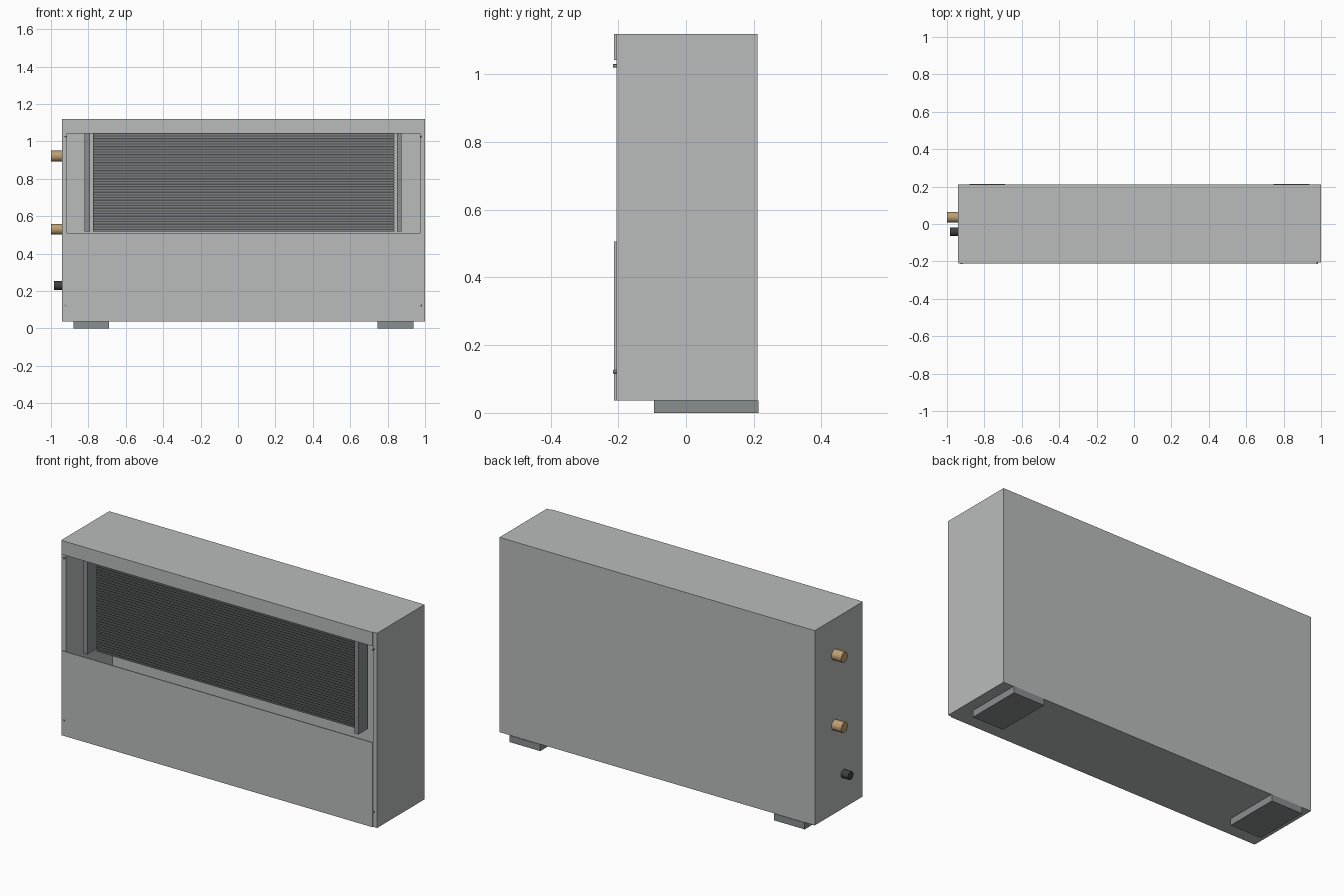
import bpy, bmesh, math
from mathutils import Matrix, Vector

if "Cube" in bpy.data.objects:
    bpy.data.objects.remove(bpy.data.objects["Cube"])


def material(name, rgb):
    m = bpy.data.materials.new(name)
    m.diffuse_color = (*rgb, 1)
    m.use_nodes = True
    m.node_tree.nodes["Principled BSDF"].inputs["Base Color"].default_value = m.diffuse_color
    return m


CASE = material("case grey", (0.485, 0.505, 0.495))
STEEL = material("darker steel grey", (0.255, 0.275, 0.275))
FIN = material("fin grey", (0.2, 0.215, 0.215))
CORE = material("coil dark grey", (0.08, 0.086, 0.086))
BRASS = material("brass", (0.51, 0.34, 0.165))
BLACK = material("black rubber", (0.05, 0.05, 0.05))


def finish(name, bm, mat):
    me = bpy.data.meshes.new(name)
    bm.to_mesh(me)
    bm.free()
    me.materials.append(mat)
    ob = bpy.data.objects.new(name, me)
    bpy.context.collection.objects.link(ob)
    return ob


def add_box(bm, x, y, z):
    lo, hi = Vector((x[0], y[0], z[0])), Vector((x[1], y[1], z[1]))
    size = hi - lo
    bmesh.ops.create_cube(bm, size=1, matrix=Matrix.Translation((lo + hi) / 2)
                          @ Matrix.Diagonal((*size, 1)))


def boxes(name, mat, *parts):
    bm = bmesh.new()
    for p in parts:
        add_box(bm, *p)
    return finish(name, bm, mat)


def cylinder(name, mat, start, end, radius, sides=24):
    a, b = Vector(start), Vector(end)
    bm = bmesh.new()
    rot = (b - a).to_track_quat('Z', 'Y').to_matrix().to_4x4()
    bmesh.ops.create_cone(bm, cap_ends=True, segments=sides, radius1=radius,
                          radius2=radius, depth=(b - a).length,
                          matrix=Matrix.Translation((a + b) / 2) @ rot)
    for f in bm.faces:
        f.smooth = len(f.verts) == 4
    for e in bm.edges:
        e.smooth = all(len(f.verts) == 4 for f in e.link_faces)
    return finish(name, bm, mat)


# Case dimensions
X0, X1 = -0.94, 1.0
Y0, Y1 = -0.206, 0.211
Z0, Z1 = 0.037, 1.12
T = 0.008
OX0, OX1, OZ0, OZ1 = -0.914, 0.974, 0.507, 1.043   # front opening

# Hollow case with boxed side walls
boxes("case_top", CASE, ((X0, X1), (Y0, Y1), (Z1 - T, Z1)))
boxes("case_bottom", CASE, ((X0, X1), (Y0, Y1), (Z0, Z0 + T)))
boxes("case_left_side", CASE, ((X0, OX0), (Y0, Y1), (Z0 + T, Z1 - T)))
boxes("case_right_side", CASE, ((OX1, X1), (Y0, Y1), (Z0 + T, Z1 - T)))
boxes("case_back", CASE, ((OX0, OX1), (Y1 - T, Y1), (Z0 + T, Z1 - T)))

# Front cover plates above and below the opening
boxes("lower_front_panel", CASE, ((X0 + 0.002, 0.976), (Y0 - 0.006, Y0), (Z0, OZ0)))
boxes("upper_front_panel", CASE, ((X0 + 0.002, 0.976), (Y0 - 0.006, Y0), (OZ1, Z1)))

# Screws at the four corners
for i, x in enumerate((-0.922, 0.98)):
    for j, z in enumerate((0.122, 1.025)):
        cylinder(f"screw_{i}_{j}", STEEL, (x, Y0 + 0.002, z), (x, -0.215, z), 0.005, 12)

# Coil: end plates, core and a stack of thin fins
CZ0, CZ1 = 0.517, 1.06
for name, x in (("left_coil_plate", (-0.82, -0.792)), ("right_coil_plate", (0.849, 0.874))):
    boxes(name, STEEL, (x, (-0.19, -0.108), (CZ0, CZ1)))
boxes("coil_core", CORE, ((-0.774, 0.834), (-0.128, -0.112), (CZ0 + 0.002, CZ1 - 0.002)))
COUNT = 38
step = (CZ1 - CZ0) / COUNT
boxes("coil_fins", FIN, *[((-0.776, 0.836), (-0.136, -0.11),
                           (CZ0 + i * step, CZ0 + (i + 0.55) * step)) for i in range(COUNT)])

# Pipe stubs on the left side
for name, z in (("upper_pipe", 0.921), ("lower_pipe", 0.53)):
    cylinder(name, BRASS, (X0 + 0.004, 0.036, z), (-1.0, 0.036, z), 0.029)
cylinder("drain_pipe", BLACK, (X0 + 0.004, -0.042, 0.229), (-0.984, -0.042, 0.229), 0.023)

# Feet
for name, x in (("left_foot", (-0.88, -0.69)), ("right_foot", (0.747, 0.937))):
    boxes(name, STEEL, (x, (-0.095, 0.214), (0, Z0)))
